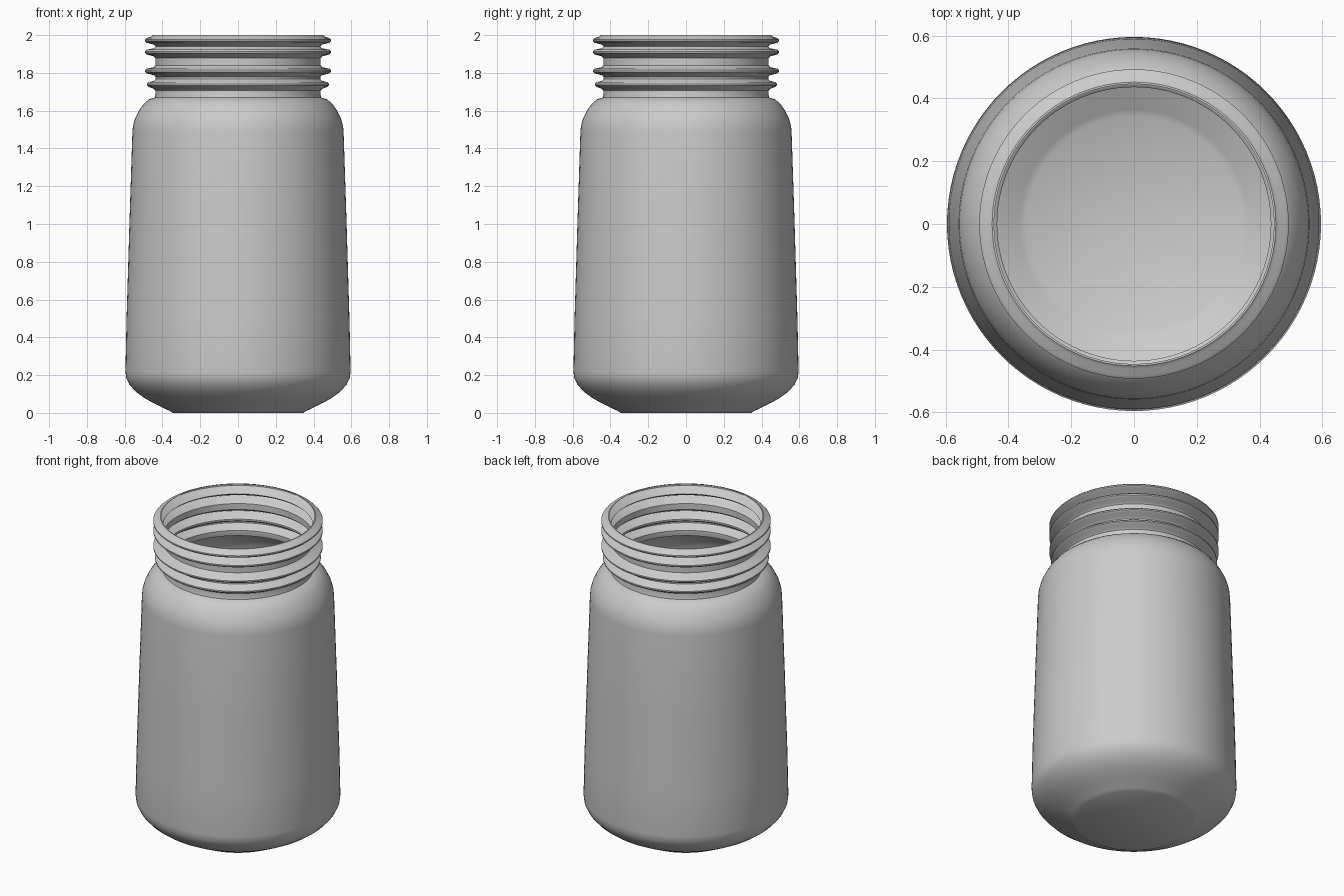
import bpy, bmesh, math

if "Cube" in bpy.data.objects:
    bpy.data.objects.remove(bpy.data.objects["Cube"])

SEG = 96
grey = bpy.data.materials.new("light grey")
grey.diffuse_color = (0.6, 0.6, 0.6, 1)
grey.use_nodes = True
grey.node_tree.nodes["Principled BSDF"].inputs["Base Color"].default_value = grey.diffuse_color


def lathe(name, profile):
    """Revolve (radius, z) points round the z axis; radius 0 makes a centre point."""
    bm = bmesh.new()
    rings = []
    for r, z in profile:
        if r == 0:
            rings.append([bm.verts.new((0, 0, z))] * SEG)
        else:
            rings.append([bm.verts.new((r * math.cos(2 * math.pi * i / SEG),
                                        r * math.sin(2 * math.pi * i / SEG), z))
                          for i in range(SEG)])
    for a, b in zip(rings, rings[1:]):
        for i in range(SEG):
            j = (i + 1) % SEG
            loop = list(dict.fromkeys((a[i], a[j], b[j], b[i])))
            bm.faces.new(loop)
    me = bpy.data.meshes.new(name)
    bm.to_mesh(me)
    bm.free()
    me.materials.append(grey)
    ob = bpy.data.objects.new(name, me)
    bpy.context.collection.objects.link(ob)
    bpy.ops.object.select_all(action='DESELECT')
    ob.select_set(True)
    bpy.context.view_layer.objects.active = ob
    bpy.ops.object.shade_smooth_by_angle(angle=math.radians(35))
    return ob


# Body: flat base, rounded heel, tapered wall, rounded shoulder
body = [(0, 0), (0.345, 0), (0.365, 0.012), (0.43, 0.043), (0.49, 0.075),
        (0.54, 0.111), (0.575, 0.15), (0.592, 0.185), (0.596, 0.22),
        (0.59, 0.5), (0.575, 1.0), (0.559, 1.49), (0.556, 1.52), (0.545, 1.56),
        (0.525, 1.60), (0.50, 1.635), (0.472, 1.66), (0.44, 1.67)]
lathe("jar_body", body)

# Neck: thin wall with rounded thread rings (height, outer radius)
neck = [(0.44, 1.67), (0.436, 1.69)]
for z, r in ((1.738, 0.482), (1.81, 0.493), (1.91, 0.493), (1.972, 0.493)):
    neck += [(0.436, z - 0.032), (0.446, z - 0.022), (r - 0.01, z - 0.013),
             (r, z - 0.004), (r, z + 0.004), (r - 0.01, z + 0.013)]
    if z < 1.95:
        neck += [(0.446, z + 0.02), (0.436, z + 0.03)]
# Rim: turns in at the top
neck += [(0.462, 1.991), (0.452, 2.0), (0.446, 2.0)]
lathe("threaded_neck", neck)
